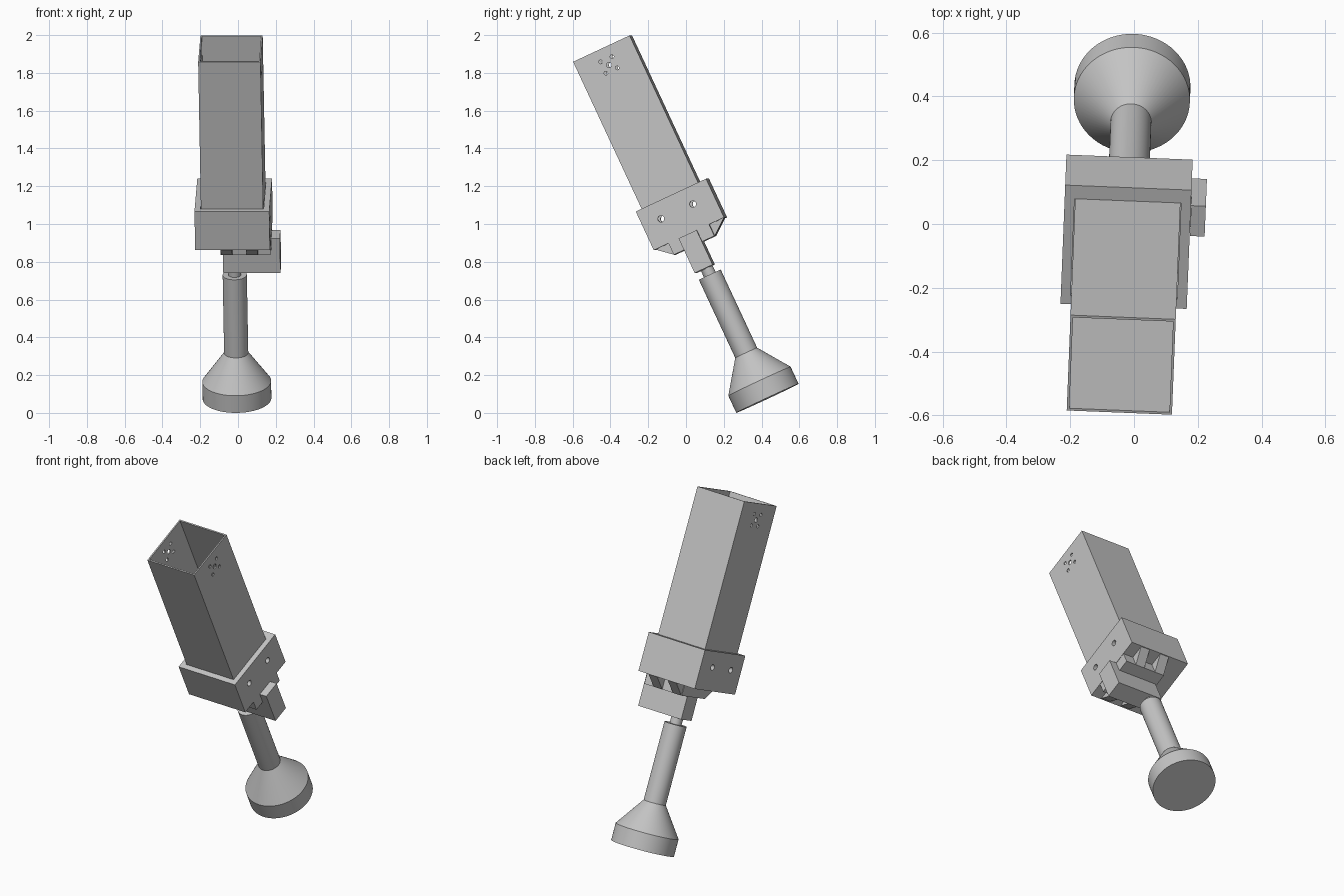
import bpy, bmesh, math
from mathutils import Matrix, Vector

cube = bpy.data.objects.get("Cube")
if cube:
    bpy.data.objects.remove(cube, do_unlink=True)

# Everything is built upright along local z, then leaned and turned
LEAN = (Matrix.Translation((-0.005, 0.431, 0.077))
        @ Matrix.Rotation(math.radians(-2.3), 4, 'Z')
        @ Matrix.Rotation(math.radians(25), 4, 'X'))

gray = bpy.data.materials.new("plain_gray")
gray.use_nodes = True
gray.diffuse_color = (0.55, 0.55, 0.55, 1)
gray.node_tree.nodes["Principled BSDF"].inputs["Base Color"].default_value = gray.diffuse_color


def finish(name, bm):
    bmesh.ops.recalc_face_normals(bm, faces=bm.faces)
    mesh = bpy.data.meshes.new(name)
    bm.to_mesh(mesh)
    bm.free()
    mesh.materials.append(gray)
    ob = bpy.data.objects.new(name, mesh)
    bpy.context.collection.objects.link(ob)
    ob.matrix_world = LEAN
    return ob


def add_box(bm, low, high):
    low, high = Vector(low), Vector(high)
    size = Matrix.Diagonal((*(high - low), 1))
    bmesh.ops.create_cube(bm, size=1, matrix=Matrix.Translation((low + high) / 2) @ size)


def box(name, low, high):
    bm = bmesh.new()
    add_box(bm, low, high)
    return finish(name, bm)


def smooth(ob):
    bpy.ops.object.select_all(action='DESELECT')
    ob.select_set(True)
    bpy.context.view_layer.objects.active = ob
    bpy.ops.object.shade_smooth_by_angle(angle=math.radians(30))


def lathe(name, profile, steps=64):
    bm = bmesh.new()
    verts = [bm.verts.new((r, 0, z)) for r, z in profile]
    edges = [bm.edges.new(pair) for pair in zip(verts, verts[1:])]
    bmesh.ops.spin(bm, geom=verts + edges, cent=(0, 0, 0), axis=(0, 0, 1),
                   angle=math.tau, steps=steps)
    bmesh.ops.remove_doubles(bm, verts=bm.verts, dist=1e-5)
    ob = finish(name, bm)
    smooth(ob)


def cut(ob, *cutters):
    for cutter in cutters:
        mod = ob.modifiers.new("cut", 'BOOLEAN')
        mod.operation, mod.solver, mod.object = 'DIFFERENCE', 'EXACT', cutter
    bpy.context.view_layer.update()
    graph = bpy.context.evaluated_depsgraph_get()
    mesh = bpy.data.meshes.new_from_object(ob.evaluated_get(graph))
    ob.modifiers.clear()
    ob.data = mesh


# Foot and rod
lathe("foot", [(0, 0), (0.182, 0), (0.182, 0.1), (0.064, 0.266), (0, 0.266)])
lathe("rod", [(0, 0.26), (0.064, 0.26), (0.064, 0.722), (0, 0.722)])
lathe("pin", [(0, 0.71), (0.034, 0.71), (0.034, 0.77), (0, 0.77)])

# Bracket: a bar under the socket with an upright on its left side
bm = bmesh.new()
profile = [(-0.058, 0.76), (0.245, 0.76), (0.245, 0.962),
           (0.199, 0.962), (0.199, 0.895), (-0.058, 0.895)]
face = bm.faces.new([bm.verts.new((x, -0.06, z)) for x, z in profile])
out = bmesh.ops.extrude_face_region(bm, geom=[face])
moved = [v for v in out["geom"] if isinstance(v, bmesh.types.BMVert)]
bmesh.ops.translate(bm, verts=moved, vec=(0, 0.105, 0))
finish("bracket", bm)

# Plate under the socket with sloped ribs front and back
box("under_plate", (-0.068, -0.121, 0.895), (0.196, 0.116, 0.962))
for place, side, inner in (("front", -0.2, -0.121), ("back", 0.2, 0.116)):
    bm = bmesh.new()
    for x in (-0.035, 0.1):
        ends = [[bm.verts.new((x + dx, y, z)) for y, z in
                 ((inner, 0.962), (side, 0.962), (inner, 0.895))] for dx in (-0.03, 0.03)]
        for end in ends:
            bm.faces.new(end)
        for i in range(3):
            j = (i + 1) % 3
            bm.faces.new((ends[0][i], ends[0][j], ends[1][j], ends[1][i]))
    finish(place + "_ribs", bm)

# Socket and hollow square tube
MID, HALF, WALL = -0.009, 0.165, 0.008
socket = box("socket", (-0.198, -0.207, 0.962), (0.198, 0.204, 1.188))
tube = box("tube", (-HALF, MID - HALF, 0.992), (HALF, MID + HALF, 2.047))
gap = HALF + 0.002
inner = HALF - WALL
recess = box("recess_cutter", (-gap, MID - gap, 0.99), (gap, MID + gap, 1.4))
bore = box("bore_cutter", (-inner, MID - inner, 1.0), (inner, MID + inner, 2.2))


# Round holes running side to side
def hole_cutter(name, holes):
    bm = bmesh.new()
    for y, z, r in holes:
        place = Matrix.Translation((0, y, z)) @ Matrix.Rotation(math.pi / 2, 4, 'Y')
        bmesh.ops.create_cone(bm, cap_ends=True, segments=20, radius1=r, radius2=r,
                              depth=0.6, matrix=place)
    return finish(name, bm)


top_holes = [(MID, 1.952, 0.014)] + [(MID + a, 1.952 + b, 0.01)
                                     for a in (-0.033, 0.033) for b in (-0.033, 0.033)]
top_cutter = hole_cutter("top_hole_cutter", top_holes)
bolt_cutter = hole_cutter("bolt_hole_cutter", [(MID + a, 1.096, 0.017) for a in (-0.093, 0.093)])

cut(socket, recess, bolt_cutter)
cut(tube, bore, top_cutter, bolt_cutter)
for ob in (socket, tube):
    smooth(ob)
for cutter in (recess, bore, top_cutter, bolt_cutter):
    bpy.data.objects.remove(cutter, do_unlink=True)
